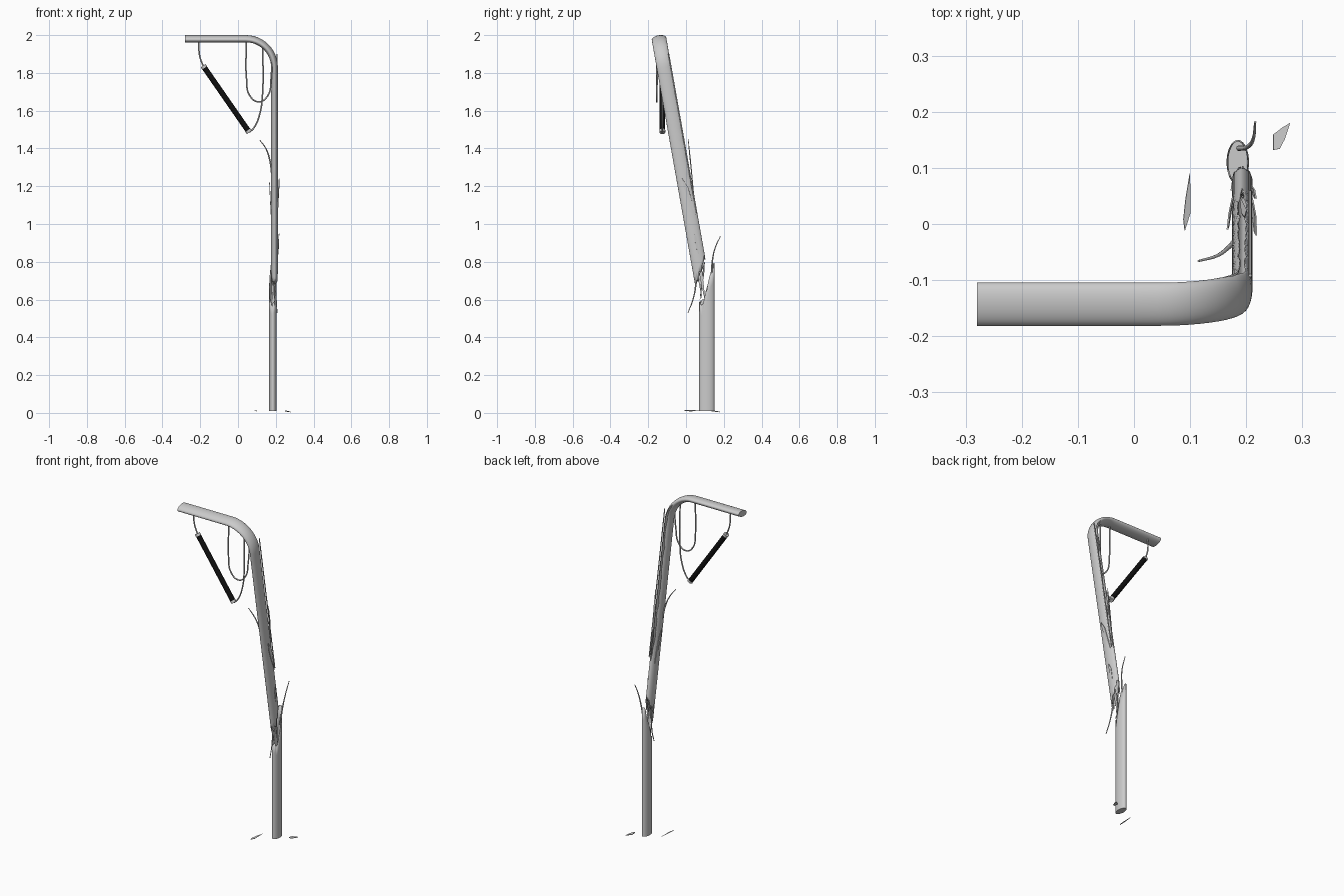
import bpy, bmesh, math, random
from mathutils import Vector

if "Cube" in bpy.data.objects:
    bpy.data.objects.remove(bpy.data.objects["Cube"])

random.seed(4)
LEAN = 0.177  # backward slope of the snapped upper pole


def finish(bm, name, thick=0.0, smooth=True):
    bmesh.ops.remove_doubles(bm, verts=bm.verts, dist=0.0002)
    bmesh.ops.recalc_face_normals(bm, faces=bm.faces)
    me = bpy.data.meshes.new(name)
    bm.to_mesh(me)
    bm.free()
    ob = bpy.data.objects.new(name, me)
    bpy.context.collection.objects.link(ob)
    if thick:
        m = ob.modifiers.new("wall", 'SOLIDIFY')
        m.thickness = thick
        m.offset = -1
    if smooth:
        bpy.ops.object.select_all(action='DESELECT')
        ob.select_set(True)
        bpy.context.view_layer.objects.active = ob
        bpy.ops.object.shade_smooth_by_angle(angle=math.radians(40))
    return ob


def skin(rings, name, cap_last, thick):
    bm = bmesh.new()
    rows = [[bm.verts.new(p) for p in r] for r in rings]
    for a, b in zip(rows, rows[1:]):
        for i in range(len(a) - 1):
            bm.faces.new((a[i], a[i + 1], b[i + 1], b[i]))
    if cap_last:
        bm.faces.new(rows[-1][:-1])
    return finish(bm, name, thick)


def wire(name, pts, r, taper=False):
    cu = bpy.data.curves.new(name, 'CURVE')
    cu.dimensions = '3D'
    cu.bevel_depth = r
    cu.bevel_resolution = 2
    cu.resolution_u = 8
    cu.use_fill_caps = True
    sp = cu.splines.new('BEZIER')
    sp.bezier_points.add(len(pts) - 1)
    for i, (bp, p) in enumerate(zip(sp.bezier_points, pts)):
        bp.co = p
        bp.handle_left_type = bp.handle_right_type = 'AUTO'
        bp.radius = 1 - 0.6 * i / (len(pts) - 1) if taper else 1
    ob = bpy.data.objects.new(name, cu)
    bpy.context.collection.objects.link(ob)
    return ob


def rod(name, a, b, r, color=None):
    a, b = Vector(a), Vector(b)
    bm = bmesh.new()
    bmesh.ops.create_cone(bm, cap_ends=True, segments=24, radius1=r, radius2=r, depth=(b - a).length)
    q = (b - a).to_track_quat('Z', 'Y')
    for v in bm.verts:
        v.co = q @ v.co + (a + b) / 2
    ob = finish(bm, name)
    if color:
        mat = bpy.data.materials.new(name)
        mat.diffuse_color = color
        mat.use_nodes = True
        mat.node_tree.nodes["Principled BSDF"].inputs["Base Color"].default_value = mat.diffuse_color
        ob.data.materials.append(mat)


def shard(name, a, b, side, thick):
    # pointed sliver with a lopsided belly
    a, b, side = Vector(a), Vector(b), Vector(side)
    bm = bmesh.new()
    outline = [a, a.lerp(b, 0.3) + side, a.lerp(b, 0.7) + side * 0.5, b,
               a.lerp(b, 0.55) - side * 0.5, a.lerp(b, 0.2) - side * 0.6]
    bm.faces.new([bm.verts.new(p) for p in outline])
    finish(bm, name, thick, False)


# Standing stump: oval tube with a slanted jagged break
N = 36
jag = [random.uniform(-0.018, 0.018) for _ in range(N)]
jag.append(jag[0])
rings = []
for t in (1, 0.9, 0.8, 0.6, 0.3, 0):
    ring = []
    for i in range(N + 1):
        a = 2 * math.pi * i / N
        x, y = 0.185 + 0.02 * math.sin(a), 0.11 + 0.04 * math.cos(a)
        k = (y - 0.07) / 0.08
        top = 0.575 + 0.06 * k + 0.165 * max(0, k - 0.25) / 0.75 + jag[i] * (1 - k * 0.3)
        ring.append((x, y, 0.01 + (top - 0.01) * t))
    rings.append(ring)
skin(rings, "pole_stump", True, 0.003)

# Path of the leaning pole and its arm, as (x, z, tangent angle)
path = [(0.193, 0.75 + 1.08 * i / 36, 0.0) for i in range(37)]
R = 0.151
for i in range(1, 13):
    a = math.pi / 2 * i / 12
    path.append((0.193 - R + R * math.cos(a), 1.83 + R * math.sin(a), a))
path += [(0.0, 1.981, math.pi / 2), (-0.28, 1.981, math.pi / 2)]

up = Vector((0, -LEAN, 1)).normalized()
back = Vector((0, 1, LEAN)).normalized()


def axis_y(z):
    return -0.143 + LEAN * (1.981 - z)


# Leaning upper pole: swept oval with a torn seam along its back
jag = [random.uniform(-0.02, 0.02) for _ in range(N)]
jag.append(jag[0])
rings = []
for x, z, a in path:
    c = Vector((x, axis_y(z), z))
    out = Vector((math.cos(a), 0, 0)) + up * math.sin(a)
    gap = 0.0
    if 1.03 < z < 1.93:
        gap = (0.42 + random.uniform(-0.14, 0.14)) * min(1, (z - 1.03) / 0.1, (1.93 - z) / 0.06)
    ring = []
    for i in range(N + 1):
        w = gap + (2 * math.pi - 2 * gap) * i / N
        p = c + back * 0.039 * math.cos(w) + out * 0.018 * math.sin(w)
        if z < 0.751:
            p += up * (0.068 * math.cos(w) + jag[i])
        elif z < 0.9:
            p += up * 0.068 * math.cos(w) * (0.9 - z) / 0.15
        ring.append(p)
    rings.append(ring)
skin(rings, "leaning_pole_and_arm", True, 0.003)

# Splinters bridging the break and peeling off the sides
shard("break_splinter_right", (0.203, 0.062, 0.83), (0.195, 0.103, 0.58), (0, 0.010, 0.01), 0.003)
shard("break_splinter_left", (0.172, 0.06, 0.78), (0.180, 0.085, 0.60), (0, 0.008, 0.01), 0.003)
shard("break_splinter_mid", (0.190, 0.10, 0.80), (0.190, 0.075, 0.60), (0.006, 0.004, 0), 0.003)
shard("side_splinter_right", (0.216, -0.02, 1.24), (0.208, 0.05, 1.05), (0.002, 0.011, 0.01), 0.003)
shard("side_splinter_left", (0.168, -0.01, 1.22), (0.178, 0.05, 1.02), (0, 0.009, 0.01), 0.003)
shard("back_splinter", (0.198, 0.01, 1.45), (0.190, 0.045, 1.10), (0.006, 0.002, 0), 0.003)
shard("low_splinter", (0.216, 0.045, 0.95), (0.206, 0.07, 0.82), (0, 0.008, 0.01), 0.003)

# Curled strips
wire("curl_left", [(0.180, -0.030, 1.26), (0.168, -0.042, 1.34), (0.147, -0.057, 1.40), (0.115, -0.066, 1.445)], 0.005, True)
wire("curl_stump", [(0.187, 0.135, 0.68), (0.203, 0.138, 0.79), (0.213, 0.153, 0.87), (0.216, 0.182, 0.935)], 0.005, True)
wire("curl_pole", [(0.190, 0.058, 0.80), (0.196, 0.052, 0.68), (0.202, 0.037, 0.60), (0.207, 0.010, 0.53)], 0.005, True)

# Torn edge strip running up the back of the pole
wire("back_strip", [(0.207, axis_y(z) + 0.037, z) for z in (1.06, 1.3, 1.6, 1.9)], 0.003)

# Hanging lamp tube with end caps
A, B = Vector((-0.185, -0.125, 1.838)), Vector((0.060, -0.125, 1.485))
d = (B - A).normalized()
rod("lamp_tube", A + d * 0.012, B - d * 0.012, 0.0145, (0.005, 0.005, 0.005, 1))
rod("lamp_cap_top", A, A + d * 0.014, 0.0155)
rod("lamp_cap_bottom", B - d * 0.014, B, 0.0155)

# Cables
wire("lamp_cable_top", [A, (-0.203, -0.127, 1.89), (-0.208, -0.13, 1.975)], 0.004)
wire("lamp_cable_bottom", [B, (0.085, -0.125, 1.51), (0.117, -0.125, 1.59), (0.130, -0.127, 1.69), (0.130, -0.13, 1.965)], 0.004)
wire("cable_loop", [(0.045, -0.15, 1.975), (0.045, -0.155, 1.77), (0.062, -0.155, 1.68), (0.110, -0.155, 1.647),
                    (0.158, -0.155, 1.68), (0.175, -0.152, 1.77), (0.178, -0.145, 1.87)], 0.004)

# Fragments on the ground
shard("ground_fragment_left", (0.090, -0.012, 0.012), (0.099, 0.090, 0.010), (0.007, 0, -0.003), 0.002)
shard("ground_fragment_right", (0.248, 0.132, 0.010), (0.278, 0.180, 0.003), (-0.009, 0.013, 0.0), 0.003)
